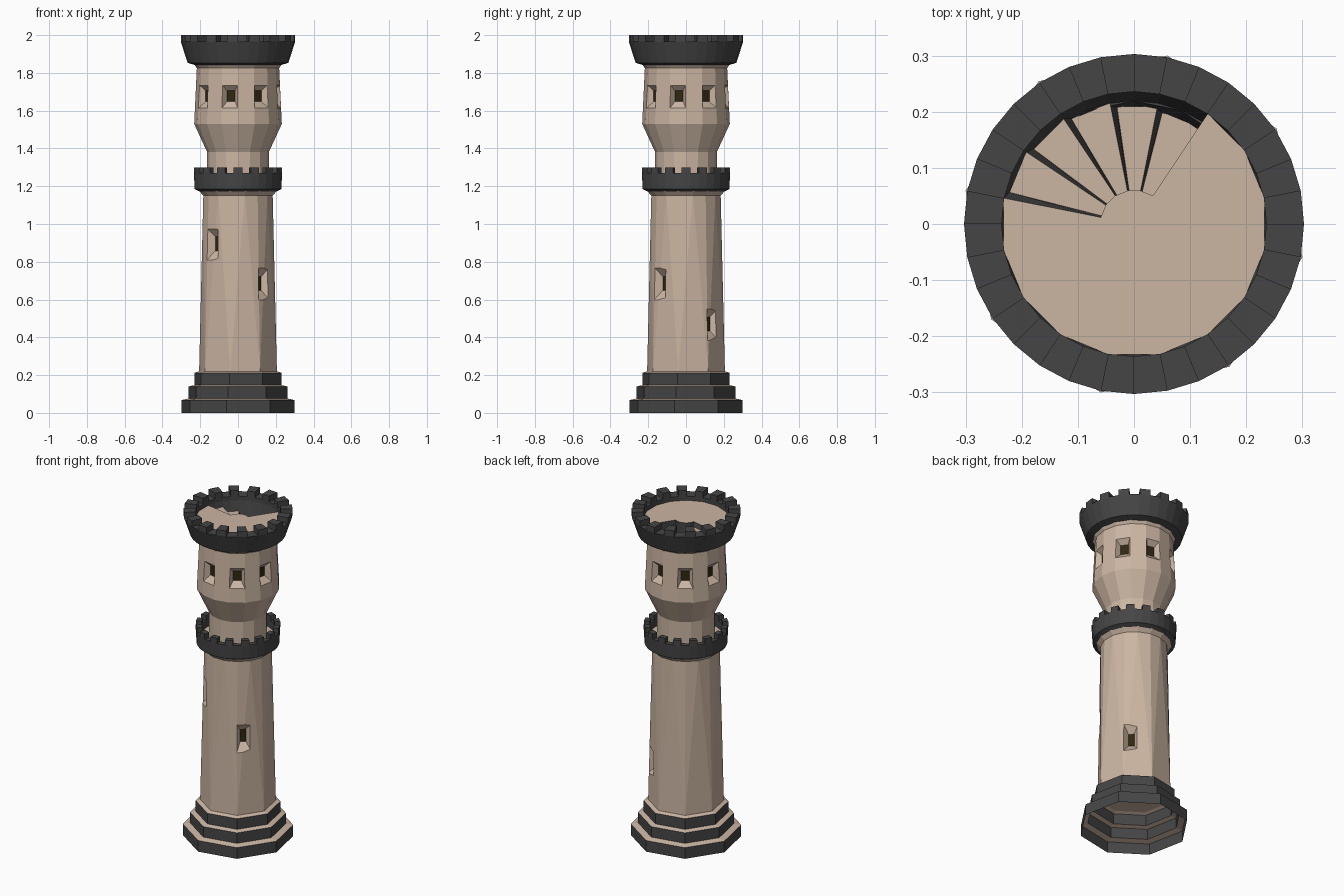
import bpy, bmesh
from math import cos, sin, radians
from mathutils import Matrix, Vector

if "Cube" in bpy.data.objects:
    bpy.data.objects.remove(bpy.data.objects["Cube"])


def material(name, rgb):
    m = bpy.data.materials.new(name)
    m.use_nodes = True
    m.diffuse_color = (*rgb, 1)
    bsdf = m.node_tree.nodes["Principled BSDF"]
    bsdf.inputs["Base Color"].default_value = (*rgb, 1)
    bsdf.inputs["Roughness"].default_value = 0.9
    return m


STONE, PANE, SLATE = 0, 1, 2
MATS = [material("sandstone", (0.60, 0.465, 0.365)),
        material("window_dark", (0.03, 0.02, 0.006)),
        material("dark_slate", (0.06, 0.06, 0.06))]


def polar(r, deg, z):
    return Vector((r * cos(radians(deg)), r * sin(radians(deg)), z))


def finish(bm, name):
    bmesh.ops.recalc_face_normals(bm, faces=bm.faces)
    mesh = bpy.data.meshes.new(name)
    bm.to_mesh(mesh)
    bm.free()
    for m in MATS:
        mesh.materials.append(m)
    ob = bpy.data.objects.new(name, mesh)
    bpy.context.collection.objects.link(ob)
    return ob


def lathe(bm, rows, sides, phase, mats, caps=False, loop=False):
    """Revolve (radius, height) rows; mats gives one material per band."""
    rings = [[bm.verts.new(polar(r, phase + 360 * k / sides, z)) for k in range(sides)]
             for r, z in rows]
    bands = list(zip(rings, rings[1:] + rings[:1]))
    if not loop:
        bands.pop()
    made = []
    for (lo, hi), m in zip(bands, mats):
        band = []
        for k in range(sides):
            j = (k + 1) % sides
            f = bm.faces.new((lo[k], lo[j], hi[j], hi[k]))
            f.material_index = m
            band.append(f)
        made.append(band)
    if caps:
        bm.faces.new(rings[0])
        bm.faces.new(rings[-1])
    return made


def crenellated_ring(name, rows, phase, top_band, top):
    """Ring of slate with every second top face raised as a merlon."""
    bm = bmesh.new()
    bands = lathe(bm, rows, 32, phase, [SLATE] * len(rows), loop=True)
    raised = bmesh.ops.extrude_discrete_faces(bm, faces=bands[top_band][::2])["faces"]
    for f in raised:
        f.material_index = SLATE
        for v in f.verts:
            v.co.z = top
    return finish(bm, name)


def cut_window(wall, az, z, surface, outer, inner, depth=0.03):
    """Cut a splayed opening with a dark pane at its back."""
    bm = bmesh.new()
    reach = 1.7
    rings = []
    for t in (0, reach):
        w, h = (i + (o - i) * t for i, o in zip(inner, outer))
        x = surface - depth + depth * t
        rings.append([bm.verts.new((x, sy * w / 2, z + sz * h / 2))
                      for sy, sz in ((-1, -1), (1, -1), (1, 1), (-1, 1))])
    bm.faces.new(rings[0]).material_index = PANE
    bm.faces.new(rings[1])
    for k in range(4):
        j = (k + 1) % 4
        bm.faces.new((rings[0][k], rings[0][j], rings[1][j], rings[1][k]))
    bm.transform(Matrix.Rotation(radians(az), 4, "Z"))
    cutter = finish(bm, "window_cutter")
    cutter.hide_render = True
    mod = wall.modifiers.new("window", "BOOLEAN")
    mod.operation = "DIFFERENCE"
    mod.solver = "EXACT"
    mod.object = cutter
    bpy.context.view_layer.objects.active = wall
    bpy.ops.object.modifier_apply(modifier=mod.name)
    bpy.data.objects.remove(cutter)


# Octagonal stepped base, open below
bm = bmesh.new()
lathe(bm, [(0.306, 0), (0.306, 0.068), (0.266, 0.076), (0.266, 0.14),
           (0.235, 0.147), (0.235, 0.212), (0.205, 0.222)],
      8, -11.25, [SLATE, STONE] * 3)
finish(bm, "stepped_base")

# Shaft: octagon at the foot, sixteen sides at the head
bm = bmesh.new()
foot = [bm.verts.new(polar(0.21, 45 * k - 11.25, 0.218)) for k in range(8)]
head = [bm.verts.new(polar(0.187, 22.5 * k - 11.25, 1.16)) for k in range(16)]
for k in range(8):
    b, c = foot[k], foot[(k + 1) % 8]
    t, mid, u = head[2 * k], head[2 * k + 1], head[(2 * k + 2) % 16]
    for tri in ((b, c, mid), (b, mid, t), (c, u, mid)):
        bm.faces.new(tri)
bm.faces.new(foot)
bm.faces.new(head)
shaft = finish(bm, "shaft")
for az, z, surface in ((-135, 0.895, 0.184), (-45, 0.685, 0.188), (45, 0.47, 0.193)):
    cut_window(shaft, az, z, surface, (0.072, 0.15), (0.032, 0.075))

# Corbel and walkway below the neck
bm = bmesh.new()
lathe(bm, [(0.187, 1.15), (0.212, 1.178), (0.212, 1.225), (0.15, 1.225)],
      16, 11.25, [STONE] * 3)
finish(bm, "walkway")
crenellated_ring("lower_battlement",
                 [(0.205, 1.172), (0.23, 1.185), (0.235, 1.27), (0.203, 1.27), (0.203, 1.2)],
                 -5.625, 2, 1.30)

# Upper turret with neck, flare and a hollow top
bm = bmesh.new()
lathe(bm, [(0.163, 1.2), (0.163, 1.38), (0.232, 1.53), (0.218, 1.825),
           (0.234, 1.848), (0.219, 1.848), (0.202, 1.76)],
      16, 0, [STONE] * 4 + [SLATE] * 2, caps=True)
turret = finish(bm, "turret")
for k in range(8):
    cut_window(turret, 45 * k - 11.25, 1.677, 0.2205, (0.082, 0.12), (0.045, 0.058))

crenellated_ring("upper_battlement",
                 [(0.232, 1.843), (0.266, 1.853), (0.303, 1.965), (0.236, 1.965),
                  (0.236, 1.94), (0.218, 1.84)],
                 11.25, 2, 2.0)


# Roof floor, with five sunken wedge treads winding down
def wedge(bm, a, z):
    low = 1.75
    r = 0.2 + 0.037 * (z - low) / 0.19
    b = a + 22.5
    top = [polar(0.06, a, z), polar(r, a, z), polar(r, b, z), polar(0.06, b, z)]
    toe = a - 3
    bottom = [polar(0.06, toe, z - 0.03), polar(r - 0.006, toe, z - 0.03),
              polar(r - 0.006, b, z - 0.03), polar(0.06, b, z - 0.03)]
    top, bottom = ([bm.verts.new(p) for p in ring] for ring in (top, bottom))
    bm.faces.new(top).material_index = STONE
    bm.faces.new(bottom).material_index = SLATE
    for k in range(4):
        j = (k + 1) % 4
        bm.faces.new((top[k], top[j], bottom[j], bottom[k])).material_index = SLATE


floor_z = 1.94
bm = bmesh.new()
for k in range(11):
    wedge(bm, 168.75 + 22.5 * k, floor_z)
lathe(bm, [(0.0605, 1.75), (0.0605, floor_z)], 16, 11.25, [SLATE], caps=True)
# Wall closing the low end of the stair
end = [polar(0.06, 56.25, 1.75), polar(0.2, 56.25, 1.75),
       polar(0.236, 56.25, floor_z), polar(0.06, 56.25, floor_z)]
bm.faces.new([bm.verts.new(p) for p in end]).material_index = SLATE
finish(bm, "roof_floor")

bm = bmesh.new()
for k in range(5):
    wedge(bm, 146.25 - 22.5 * k, floor_z - 0.03 * (k + 1))
finish(bm, "winding_stair")
